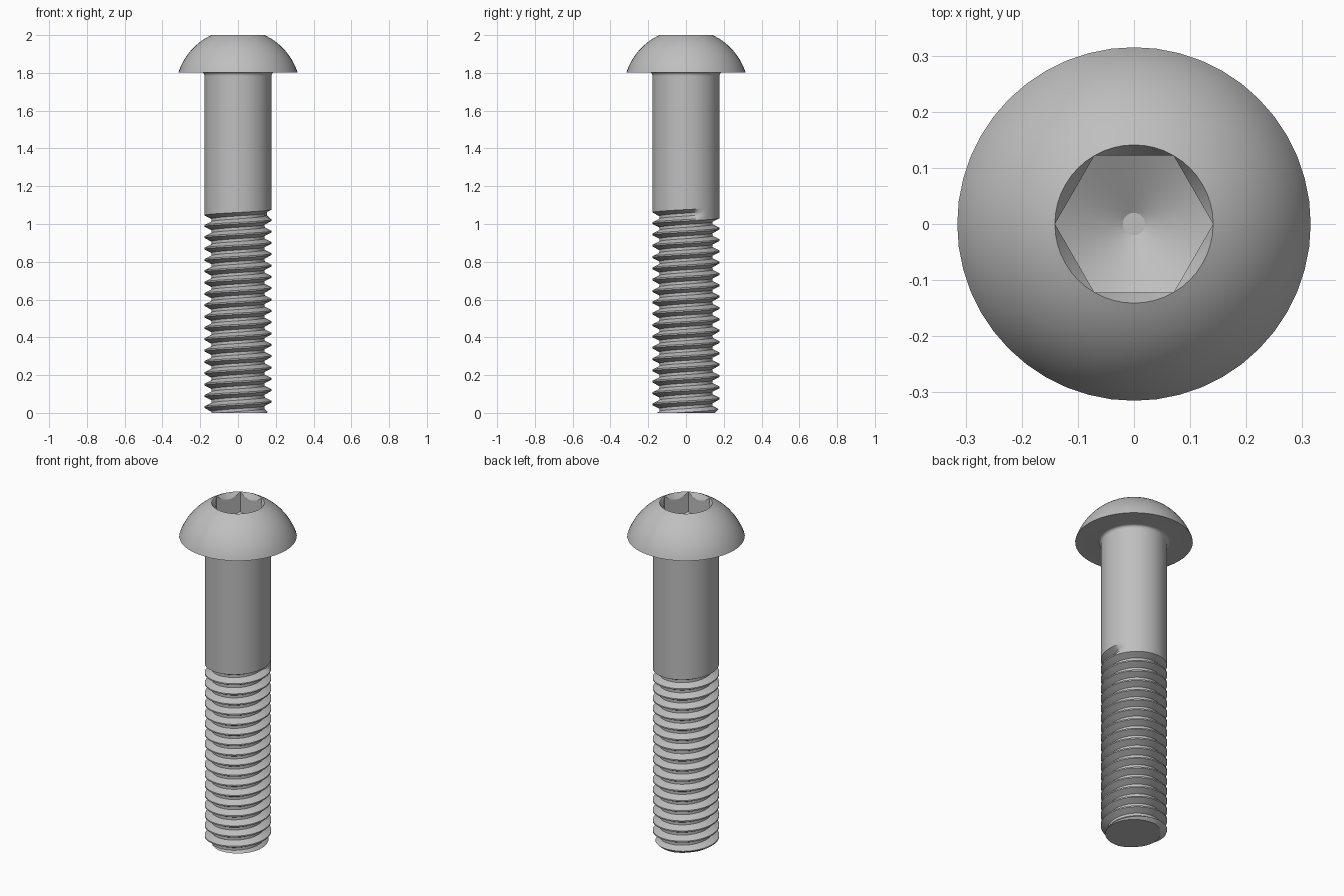
import bpy, bmesh
from math import pi, cos, sin, tan, atan2, hypot

SEG = 48
SHANK_R, HEAD_R, RIM_R = 0.178, 0.315, 0.141
SEAT_Z, TOP_Z, THREAD_TOP = 1.803, 2.0, 1.10
PITCH, DEPTH = 0.06, 0.037

cube = bpy.data.objects.get("Cube")
if cube:
    bpy.data.objects.remove(cube, do_unlink=True)

steel = bpy.data.materials.new("grey steel")
steel.use_nodes = True
colour = (0.52, 0.52, 0.52, 1)
steel.diffuse_color = colour
steel.node_tree.nodes["Principled BSDF"].inputs["Base Color"].default_value = colour


def clamp(v, low=0.0, high=1.0):
    return max(low, min(high, v))


def loft(name, rings, cap_start=False, cap_end=False):
    """Skin a list of rings; each ring maps an angle to (radius, height)."""
    bm = bmesh.new()
    rows = []
    for ring in rings:
        row = []
        for i in range(SEG + 1):
            t = 2 * pi * i / SEG
            r, z = ring(t)
            row.append(bm.verts.new((r * cos(t), r * sin(t), z)))
        rows.append(row)
    for a, b in zip(rows, rows[1:]):
        for i in range(SEG):
            bm.faces.new((a[i], a[i + 1], b[i + 1], b[i]))
    if cap_start:
        bm.faces.new(rows[0][-2::-1])
    if cap_end:
        bm.faces.new(rows[-1][:-1])
    bmesh.ops.remove_doubles(bm, verts=bm.verts, dist=1e-5)
    # smooth faces, with hard edges kept crisp
    for f in bm.faces:
        f.smooth = True
    for e in bm.edges:
        e.smooth = len(e.link_faces) == 2 and e.calc_face_angle(0) < pi / 6
    mesh = bpy.data.meshes.new(name)
    bm.to_mesh(mesh)
    bm.free()
    mesh.materials.append(steel)
    obj = bpy.data.objects.new(name, mesh)
    bpy.context.collection.objects.link(obj)
    return obj


def circle(r, z):
    return lambda t: (r, z)


# Head: fillet under the seat, round dome, hexagonal socket with a drilled floor
def hex_radius(t):
    return RIM_R * cos(pi / 6) / cos(t % (pi / 3) - pi / 6)


def socket_mouth(t):
    r = hex_radius(t)
    return r, TOP_Z - (RIM_R - r) * tan(pi / 3)


def socket_floor(t):
    r = hex_radius(t)
    return r, 1.80 + r * tan(pi / 6)


fillet = 0.016
head = [circle(SHANK_R + fillet * (1 - cos(a)), SEAT_Z - fillet * (1 - sin(a)))
        for a in (pi / 2 * k / 5 for k in range(6))]
rise = TOP_Z - SEAT_Z
drop = (HEAD_R**2 - RIM_R**2 - rise**2) / (2 * rise)
dome_r = hypot(HEAD_R, drop)
a0, a1 = atan2(drop, HEAD_R), atan2(drop + rise, RIM_R)
for k in range(15):
    a = a0 + (a1 - a0) * k / 14
    head.append(circle(dome_r * cos(a), SEAT_Z - drop + dome_r * sin(a)))
head += [socket_mouth, socket_floor, circle(0.02, 1.80 + 0.02 * tan(pi / 6))]
loft("button_head", head, cap_end=True)

# Plain shank
loft("shank", [circle(SHANK_R, THREAD_TOP), circle(SHANK_R, SEAT_Z - fillet)])

# Right-handed thread: a helical V groove that runs out below the shank
EDGE, ROOT = PITCH * 7 / 16, PITCH / 8


def thread_radius(t, z):
    u = z - PITCH / 2 - PITCH * t / (2 * pi)
    du = u - PITCH * round(u / PITCH)
    fade = clamp((1.055 - (z - du)) / 0.004)
    groove = DEPTH * clamp((EDGE - abs(du)) / (EDGE - ROOT)) * fade
    return min(SHANK_R - groove, 0.154 + z)   # tip chamfer


def thread_ring(offset):
    def ring(t):
        z = clamp(offset + PITCH / 2 + PITCH * t / (2 * pi), 0, THREAD_TOP)
        return thread_radius(t, z), z
    return ring


thread = [thread_ring(PITCH * n + u)
          for n in range(-3, 20) for u in (-EDGE, -ROOT, ROOT, EDGE)]
loft("thread", thread, cap_start=True)
